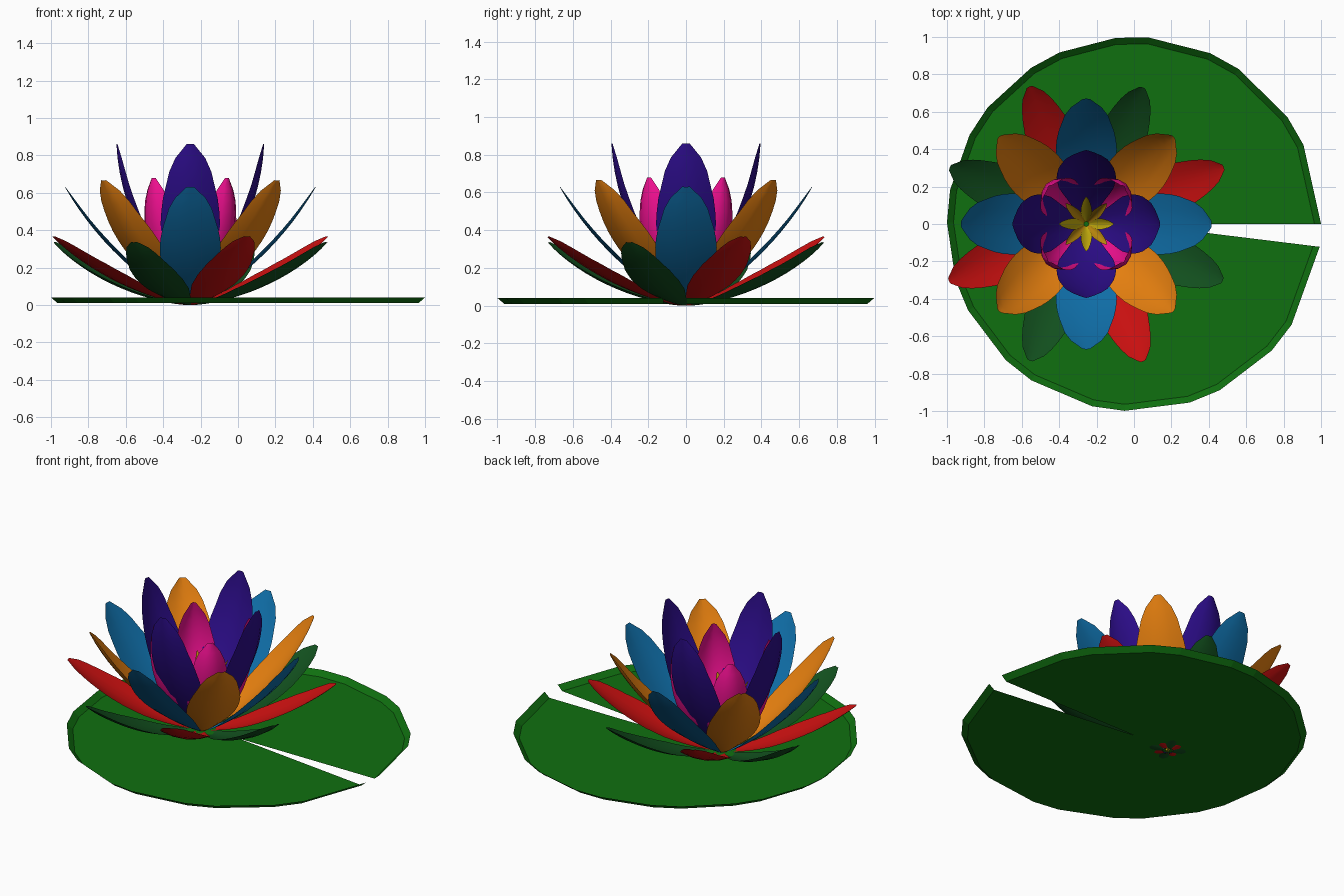
import bpy
from math import sin, cos, radians
from mathutils import Vector
from mathutils.geometry import interpolate_bezier

if "Cube" in bpy.data.objects:
    bpy.data.objects.remove(bpy.data.objects["Cube"])

CX = -0.255  # flower centre along x


def material(name, rgb):
    m = bpy.data.materials.new(name)
    m.diffuse_color = (*rgb, 1)
    m.use_nodes = True
    m.node_tree.nodes["Principled BSDF"].inputs["Base Color"].default_value = m.diffuse_color
    return m


def make(name, verts, faces, mat, smooth):
    me = bpy.data.meshes.new(name)
    me.from_pydata(verts, [], faces)
    me.materials.append(mat)
    for p in me.polygons:
        p.use_smooth = smooth
    ob = bpy.data.objects.new(name, me)
    bpy.context.collection.objects.link(ob)
    return ob


# petal outline: (fraction along the length, fraction of the half width)
OUTLINE = [(0, .12), (.15, .5), (.35, .9), (.5, 1), (.65, .95), (.84, .7), (.95, .42), (1, .12)]


def width_at(t):
    for (a, wa), (b, wb) in zip(OUTLINE, OUTLINE[1:]):
        if t <= b + 1e-6:
            return wa + (wb - wa) * (t - a) / (b - a)
    return OUTLINE[-1][1]


def petal_ring(name, mat, start, h1, h2, tip, half, cup, first):
    """Four cupped petals whose midrib is a bezier in the radial plane."""
    pts = interpolate_bezier(*[Vector((r, 0, z)) for r, z in (start, h1, h2, tip)], 15)
    dist = [0]
    for p, q in zip(pts, pts[1:]):
        dist.append(dist[-1] + (q - p).length)
    us = (-1, -.5, 0, .5, 1)
    n = len(us)
    for k in range(4):
        a = radians(first + 90 * k)
        verts, faces = [], []
        for i, p in enumerate(pts):
            tan = (pts[min(i + 1, len(pts) - 1)] - pts[max(i - 1, 0)]).normalized()
            nor = Vector((-tan.z, 0, tan.x))  # towards the flower's inside
            w = width_at(dist[i] / dist[-1])
            for u in us:
                q = p + nor * (cup * w * u * u)
                y = half * w * u
                verts.append((CX + q.x * cos(a) - y * sin(a), q.x * sin(a) + y * cos(a), q.z))
        for i in range(len(pts) - 1):
            for j in range(n - 1):
                b = i * n + j
                faces.append((b, b + n, b + n + 1, b + 1))
        make(f"{name}_{k + 1}", verts, faces, mat, True)


# lily pad: shallow dish with chamfered corners and a narrow notch
corners = [30, 61, 90.5, 118.5, 146.5, 174.5, 202.4, 231.7, 262.1, 292.3, 322.4]
angles = [0] + [c + d for c in corners for d in (-5, 5)] + [353]
verts = [(0, 0, .01)]
for r, z in ((.965, .01), (1, .04)):
    verts += [(r * cos(radians(a)), r * sin(radians(a)), z) for a in angles]
n = len(angles)
faces = []
for i in range(1, n):
    faces += [(0, i, i + 1), (i, i + n, i + n + 1, i + 1)]
make("lily_pad", verts, faces, material("pad_green", (.005, .16, .005)), False)

# petal rings from the outside in
S = (.03, 0)
petal_ring("outer_green_petal", material("dark_green", (.006, .08, .013)),
           S, (.3, .02), (.6, .16), (.79, .335), .135, .03, 67.5)
petal_ring("outer_red_petal", material("red", (.58, .005, .005)),
           S, (.3, .04), (.6, .2), (.795, .365), .135, .03, 22.5)
petal_ring("blue_petal", material("blue", (.005, .16, .4)),
           S, (.25, .12), (.5, .33), (.67, .63), .165, .02, 0)
petal_ring("orange_petal", material("orange", (.81, .22, .005)),
           S, (.25, .12), (.52, .36), (.66, .665), .155, .045, 45)
petal_ring("purple_petal", material("purple", (.026, .004, .26)),
           S, (.17, .15), (.38, .5), (.395, .86), .16, .045, 0)
petal_ring("pink_petal", material("pink", (.87, .005, .28)),
           S, (.2, .08), (.36, .4), (.285, .68), .125, .07, 45)

# stamens
petal_ring("long_stamen", material("yellow", (.68, .51, .005)),
           (.01, .0), (.06, .12), (.09, .3), (.145, .45), .03, .012, 0)
petal_ring("diagonal_stamen", material("gold", (.6, .3, .005)),
           (.01, .0), (.06, .12), (.1, .3), (.155, .43), .025, .012, 45)
